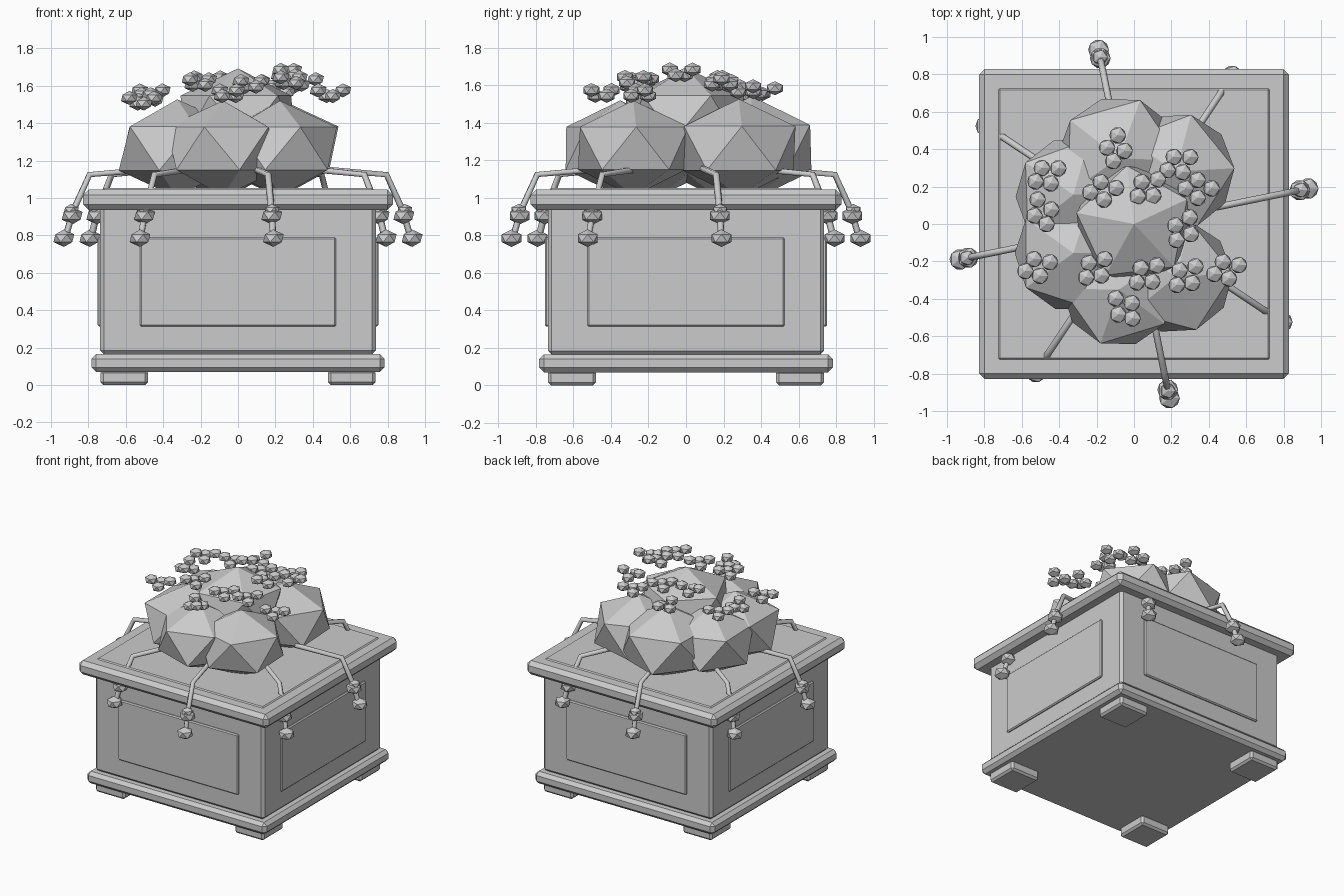
import bpy
import bmesh
from math import cos, sin, pi, radians
from mathutils import Matrix

cube = bpy.data.objects.get("Cube")
if cube:
    bpy.data.objects.remove(cube, do_unlink=True)

GREY = 0.6
mat = bpy.data.materials.new("plain_grey")
mat.use_nodes = True
mat.diffuse_color = (GREY, GREY, GREY, 1)
mat.node_tree.nodes["Principled BSDF"].inputs["Base Color"].default_value = (GREY, GREY, GREY, 1)


def add_object(name, data):
    data.materials.append(mat)
    obj = bpy.data.objects.new(name, data)
    bpy.context.collection.objects.link(obj)
    return obj


def box(name, half, bottom, top, bevel, x=0, y=0):
    """Square bevelled block between two heights."""
    bm = bmesh.new()
    size = (2 * half, 2 * half, top - bottom, 1)
    place = Matrix.Translation((x, y, (bottom + top) / 2))
    bmesh.ops.create_cube(bm, size=1, matrix=place @ Matrix.Diagonal(size))
    bmesh.ops.bevel(bm, geom=bm.edges[:], offset=bevel, segments=1, affect='EDGES')
    mesh = bpy.data.meshes.new(name)
    bm.to_mesh(mesh)
    bm.free()
    return add_object(name, mesh)


def blobs(name, items):
    """Flattened low-poly balls, each given as x, y, z, radius, turn."""
    bm = bmesh.new()
    for x, y, z, radius, turn in items:
        place = Matrix.Translation((x, y, z)) @ Matrix.Rotation(radians(turn), 4, 'Z')
        flat = Matrix.Diagonal((1, 1, 0.75, 1))
        bmesh.ops.create_icosphere(bm, subdivisions=1, radius=radius, matrix=place @ flat)
    mesh = bpy.data.meshes.new(name)
    bm.to_mesh(mesh)
    bm.free()
    return add_object(name, mesh)


# Planter box
box("planter_body", 0.737, 0.165, 1.053, 0.02)
box("base_trim", 0.783, 0.07, 0.165, 0.025)
box("top_rim", 0.828, 0.935, 1.045, 0.03)
for sx, side in ((-1, "right"), (1, "left")):
    for sy, end in ((-1, "front"), (1, "back")):
        box(f"{end}_{side}_foot", 0.127, 0, 0.08, 0.015, sx * 0.608, sy * 0.608)

# Raised panel on each side
for i, side in enumerate(("front", "left", "back", "right")):
    bm = bmesh.new()
    place = Matrix.Rotation(i * pi / 2, 4, 'Z') @ Matrix.Translation((0, -0.737, 0.552))
    bmesh.ops.create_cube(bm, size=1, matrix=place @ Matrix.Diagonal((1.05, 0.03, 0.476, 1)))
    bmesh.ops.bevel(bm, geom=bm.edges[:], offset=0.008, segments=1, affect='EDGES')
    mesh = bpy.data.meshes.new(f"{side}_panel")
    bm.to_mesh(mesh)
    bm.free()
    add_object(f"{side}_panel", mesh)

# Foliage: one central mound and six around it
blobs("centre_foliage", [(0, 0, 1.43, 0.35, 25)])
ring = ((0.35, 3), (0.37, -2), (0.345, 2), (0.35, 0), (0.34, 35), (0.34, 3))
for i, (radius, turn) in enumerate(ring, 1):
    a = i * 2 * pi / 7
    blobs(f"foliage_{i}", [(0.36 * cos(a), 0.36 * sin(a), 1.265, radius, turn)])

# Flower clusters floating over the foliage: x, y, z, turn
clusters = (
    (-0.10, 0.40, 1.57, 80), (0.235, 0.32, 1.58, 30), (0.34, 0.19, 1.62, 0),
    (-0.47, 0.26, 1.56, 30), (-0.17, 0.18, 1.63, 10), (0.07, 0.19, 1.61, 40),
    (-0.49, 0.06, 1.54, 110), (0.26, -0.03, 1.67, 60), (-0.52, -0.23, 1.52, 20),
    (-0.21, -0.24, 1.62, 45), (0.065, -0.27, 1.61, 40), (-0.05, -0.455, 1.56, 130),
    (0.275, -0.28, 1.63, 45), (0.49, -0.245, 1.56, 20))
for i, (x, y, z, turn) in enumerate(clusters, 1):
    florets = []
    for k, reach in enumerate((0.075, 0.045, 0.065, 0.05)):
        a = radians(turn) + k * pi / 2
        lift = 0.015 * (-1) ** k
        florets.append((x + reach * cos(a), y + reach * sin(a), z + lift, 0.05, 0))
    blobs(f"flower_cluster_{i}", florets)

# Trailing stems with hanging buds
for i in range(8):
    a = radians(11.5 + 45 * i)
    curve = bpy.data.curves.new(f"trailing_stem_{i + 1}", 'CURVE')
    curve.dimensions = '3D'
    curve.bevel_depth = 0.018
    curve.bevel_resolution = 1
    curve.use_fill_caps = True
    path = ((0.45, 1.155), (0.81, 1.125), (0.90, 0.93), (0.95, 0.76))
    spline = curve.splines.new('POLY')
    spline.points.add(len(path) - 1)
    for point, (r, z) in zip(spline.points, path):
        point.co = (r * cos(a), r * sin(a), z, 1)
    add_object(curve.name, curve)
    buds = ((0.91, 0.935, 0.045), (0.905, 0.905, 0.062), (0.95, 0.785, 0.062))
    blobs(f"hanging_buds_{i + 1}", [(r * cos(a), r * sin(a), z, size, 0) for r, z, size in buds])
